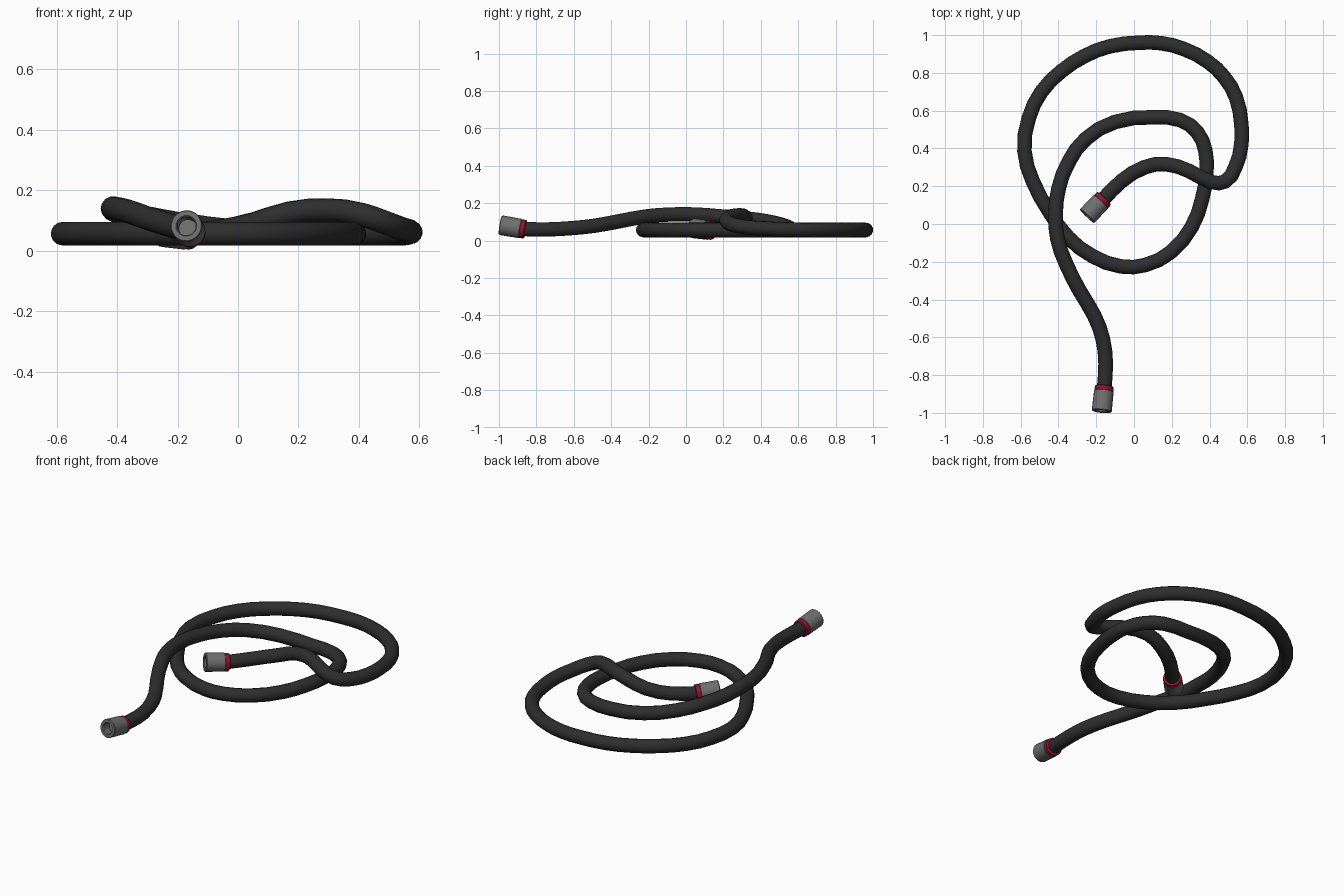
import bpy, bmesh, math
from mathutils import Vector

if "Cube" in bpy.data.objects:
    bpy.data.objects.remove(bpy.data.objects["Cube"])


def material(name, rgb):
    m = bpy.data.materials.new(name)
    m.diffuse_color = (*rgb, 1)
    m.use_nodes = True
    m.node_tree.nodes["Principled BSDF"].inputs["Base Color"].default_value = m.diffuse_color
    return m


RUBBER = material("black rubber", (0.027, 0.027, 0.028))
METAL = material("grey metal", (0.16, 0.16, 0.16))
RED = material("red band", (0.27, 0.008, 0.03))

# Hose centre line in plan (x, y), front end to inner end
PLAN = [(-.158, -.87), (-.15, -.74), (-.165, -.61), (-.21, -.486), (-.29, -.35),
        (-.36, -.21), (-.405, -.08), (-.415, .05), (-.40, .185), (-.345, .33),
        (-.256, .45), (-.10, .54), (.10, .565), (.245, .55), (.335, .486),
        (.378, .386), (.383, .27), (.36, .13), (.305, -.016), (.193, -.15),
        (.06, -.217), (-.066, -.225), (-.22, -.17), (-.35, -.07), (-.447, .063),
        (-.536, .227), (-.58, .386), (-.557, .56), (-.49, .70), (-.383, .81),
        (-.26, .89), (-.13, .94), (.03, .96), (.145, .957), (.267, .925),
        (.39, .86), (.478, .777), (.54, .67), (.568, .53), (.568, .42),
        (.536, .30), (.483, .225), (.41, .222), (.293, .28), (.17, .317),
        (.055, .30), (-.066, .227), (-.165, .128)]
FLOOR = 0.057
# Heights where the hose lifts over itself
START = [.062, .06, .067, .08, .105, .13, .14, .14, .13, .118, .10, .075]
END = [.06, .065, .075, .095, .12, .135, .125, .09, .064, .055]
heights = START + [FLOOR] * (len(PLAN) - len(START) - len(END)) + END
path = [Vector((x, y, z)) for (x, y), z in zip(PLAN, heights)]

# Hose: smooth tube along the centre line
curve = bpy.data.curves.new("hose", 'CURVE')
curve.dimensions = '3D'
curve.resolution_u = 2
curve.bevel_depth = 0.039
curve.bevel_resolution = 5
spline = curve.splines.new('BEZIER')
spline.bezier_points.add(len(path) - 1)
for bp, co in zip(spline.bezier_points, path):
    bp.co = co
    bp.handle_left_type = bp.handle_right_type = 'AUTO'
curve.materials.append(RUBBER)
hose = bpy.data.objects.new("hose", curve)
bpy.context.collection.objects.link(hose)
bpy.context.view_layer.objects.active = hose
hose.select_set(True)
bpy.ops.object.convert(target='MESH')
bpy.ops.object.shade_smooth()


def lathe(name, profile, start, tip, mat, sides=20):
    """Turn (radius, distance) pairs around the axis start -> tip."""
    bm = bmesh.new()
    rings = [[bm.verts.new((r * math.cos(2 * math.pi * i / sides),
                            r * math.sin(2 * math.pi * i / sides), d))
              for i in range(sides)] for r, d in profile]
    for a, b in zip(rings, rings[1:]):
        for i in range(sides):
            j = (i + 1) % sides
            bm.faces.new((a[i], a[j], b[j], b[i]))
    bm.faces.new(rings[0][::-1])
    bm.faces.new(rings[-1])
    mesh = bpy.data.meshes.new(name)
    bm.to_mesh(mesh)
    bm.free()
    mesh.materials.append(mat)
    ob = bpy.data.objects.new(name, mesh)
    bpy.context.collection.objects.link(ob)
    ob.location = start
    ob.rotation_mode = 'QUATERNION'
    ob.rotation_quaternion = (tip - start).to_track_quat('Z', 'Y')
    bpy.ops.object.select_all(action='DESELECT')
    bpy.context.view_layer.objects.active = ob
    ob.select_set(True)
    bpy.ops.object.shade_smooth_by_angle(angle=math.radians(35))


# Couplings: red band and hollow metal sleeve at both ends
for label, start, tip in (("front", path[0], Vector((-.171, -.992, .083))),
                          ("inner", path[-1], Vector((-.249, .041, .066)))):
    length = (tip - start).length
    lathe(label + "_band", [(.045, -.012), (.05, -.009), (.05, .014), (.045, .017)],
          start, tip, RED)
    lathe(label + "_coupling",
          [(.045, .012), (.052, .016), (.053, length - .004), (.05, length),
           (.035, length), (.031, length - .005), (.03, length - .05)],
          start, tip, METAL)
